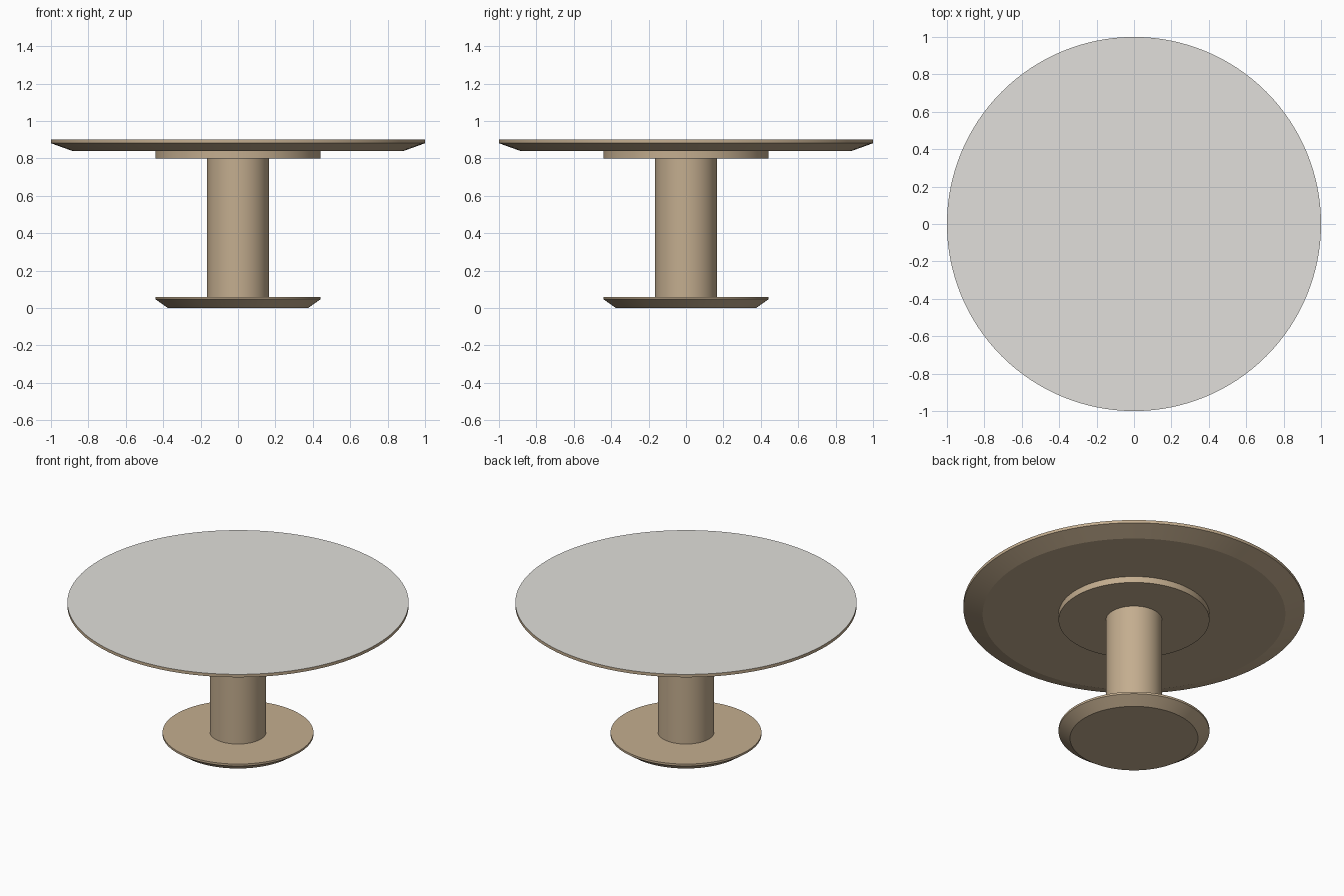
import bpy, bmesh, math

if "Cube" in bpy.data.objects:
    bpy.data.objects.remove(bpy.data.objects["Cube"])

SIDES = 128


def material(name, colour):
    m = bpy.data.materials.new(name)
    m.diffuse_color = (*colour, 1)
    m.use_nodes = True
    m.node_tree.nodes["Principled BSDF"].inputs["Base Color"].default_value = m.diffuse_color
    return m


wood = material("tan_wood", (0.55, 0.42, 0.275))
stone = material("pale_grey", (0.75, 0.74, 0.705))


def turned(name, profile, materials):
    """Closed round solid from (radius, height) rings, bottom to top."""
    bm = bmesh.new()
    rings = []
    for r, z in profile:
        rings.append([bm.verts.new((r * math.cos(a), r * math.sin(a), z))
                      for a in (2 * math.pi * i / SIDES for i in range(SIDES))])
    for low, high in zip(rings, rings[1:]):
        for i in range(SIDES):
            j = (i + 1) % SIDES
            bm.faces.new((low[i], low[j], high[j], high[i]))
    bm.faces.new(rings[0][::-1])
    top = bm.faces.new(rings[-1])
    top.material_index = len(materials) - 1
    mesh = bpy.data.meshes.new(name)
    bm.to_mesh(mesh)
    bm.free()
    for m in materials:
        mesh.materials.append(m)
    ob = bpy.data.objects.new(name, mesh)
    bpy.context.collection.objects.link(ob)
    bpy.ops.object.select_all(action='DESELECT')
    ob.select_set(True)
    bpy.context.view_layer.objects.active = ob
    bpy.ops.object.shade_smooth_by_angle(angle=math.radians(15))


# Foot with a bevelled underside
turned("base", [(0.375, 0), (0.442, 0.047), (0.442, 0.06)], [wood])
# Pedestal
turned("column", [(0.165, 0.06), (0.165, 0.8)], [wood])
# Disc carrying the top
turned("support_plate", [(0.442, 0.8), (0.442, 0.84)], [wood])
# Table top: bevelled wooden underside, pale upper face
turned("table_top", [(0.887, 0.84), (1, 0.881), (1, 0.9)], [wood, stone])
